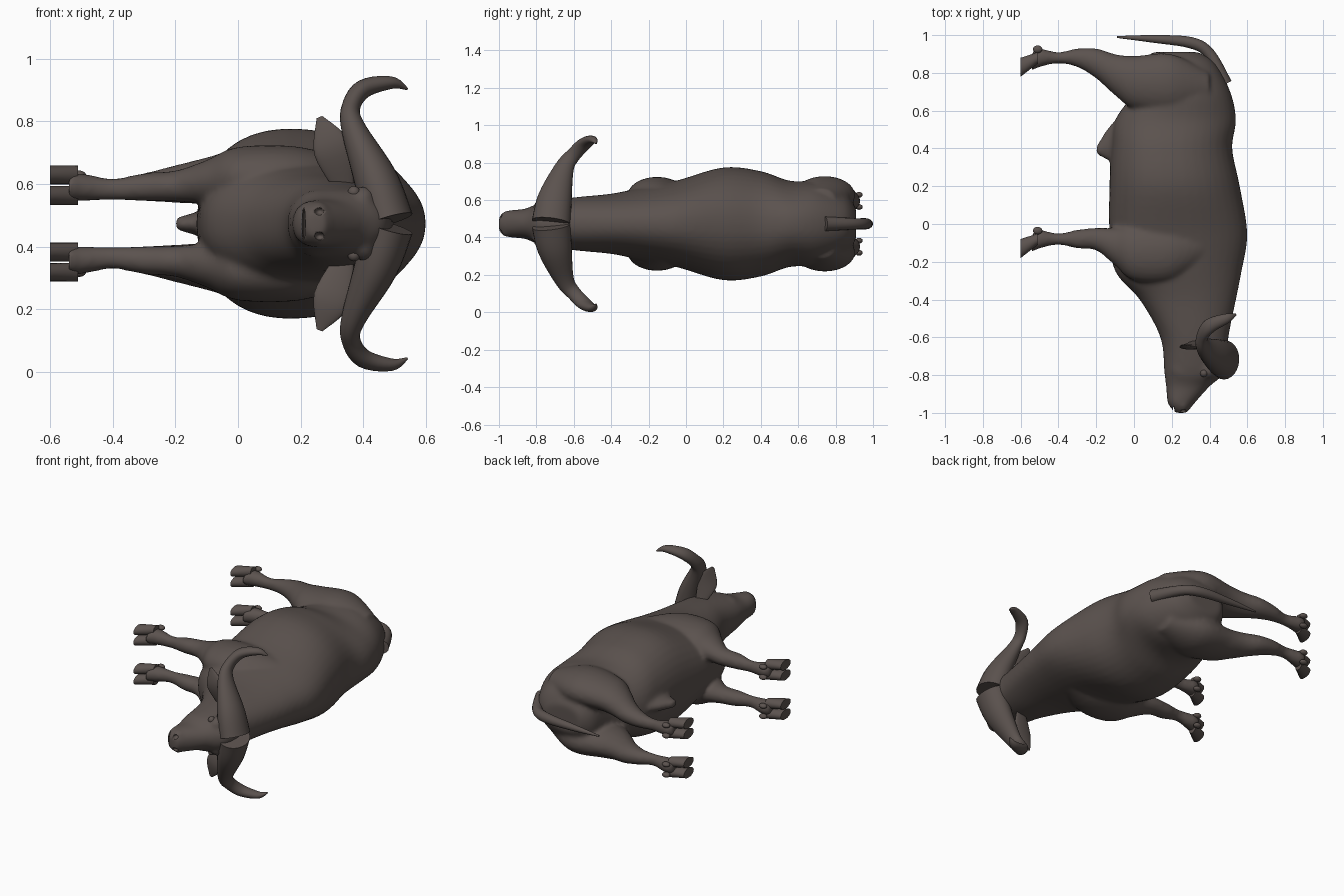
import bpy, bmesh, math
from mathutils import Vector, Matrix

MIDDLE = .473          # height of the symmetry plane; the animal lies on its side
X, Y, Z = Matrix.Identity(3)

cube = bpy.data.objects.get("Cube")
if cube:
    bpy.data.objects.remove(cube, do_unlink=True)

hide = bpy.data.materials.new("dark_brown_hide")
hide.use_nodes = True
hide.diffuse_color = (.105, .085, .077, 1)
shader = hide.node_tree.nodes["Principled BSDF"]
shader.inputs["Base Color"].default_value = hide.diffuse_color
shader.inputs["Roughness"].default_value = .8


def spline(rows, steps):
    """Smooth interpolation of equal-length tuples."""
    result = []
    padded = [rows[0], *rows, rows[-1]]
    for before, start, end, after in zip(padded, padded[1:], padded[2:], padded[3:]):
        for step in range(steps):
            t = step / steps
            result.append([
                b + t * (c - a) / 2
                + t * t * (a - 2.5 * b + 2 * c - d / 2)
                + t ** 3 * (1.5 * (b - c) + (d - a) / 2)
                for a, b, c, d in zip(before, start, end, after)])
    result.append(list(rows[-1]))
    return result


def loft(bm, rows, axes=None, side=1, sides=24, power=2, taper=0):
    """Rows are x, y, offset from the symmetry plane and two radii.
    Sections lie in the given axes, or else square to the path."""
    rows = spline(rows, 5)
    points = [Vector((x, y, MIDDLE + side * offset)) for x, y, offset, *radii in rows]
    rings = []
    for i, (point, row) in enumerate(zip(points, rows)):
        if axes:
            across, along = axes
        else:
            ahead = points[min(i + 1, len(points) - 1)]
            tangent = (ahead - points[max(i - 1, 0)]).normalized()
            along = tangent.cross(Y).normalized()
            across = along.cross(tangent)
        ring = []
        for k in range(sides):
            angle = math.tau * k / sides
            c, s = math.cos(angle), math.sin(angle)
            u = math.copysign(abs(c) ** (2 / power), c)
            v = math.copysign(abs(s) ** (2 / power), s) * (1 - taper * c)
            ring.append(bm.verts.new(point + across * u * row[3] + along * v * row[4]))
        rings.append(ring)
    for first, second in zip(rings, rings[1:]):
        for k in range(sides):
            following = (k + 1) % sides
            bm.faces.new((first[k], first[following], second[following], second[k]))
    bm.faces.new(rings[0])
    bm.faces.new(reversed(rings[-1]))


def ball(bm, x, y, offset, *radii):
    place = Matrix.Translation((x, y, MIDDLE + offset))
    bmesh.ops.create_uvsphere(bm, u_segments=20, v_segments=12, radius=1,
                              matrix=place @ Matrix.Diagonal((*radii, 1)))


def finish(bm, name, sharp_angle=40):
    bmesh.ops.recalc_face_normals(bm, faces=bm.faces)
    mesh = bpy.data.meshes.new(name)
    bm.to_mesh(mesh)
    bm.free()
    mesh.materials.append(hide)
    part = bpy.data.objects.new(name, mesh)
    bpy.context.collection.objects.link(part)
    bpy.ops.object.select_all(action='DESELECT')
    part.select_set(True)
    bpy.context.view_layer.objects.active = part
    bpy.ops.object.shade_smooth_by_angle(angle=math.radians(sharp_angle))
    return part


# Trunk, neck and head: y, underside, back, half width
trunk = [
    (-1, .22, .28, .04), (-.95, .18, .32, .07), (-.86, .17, .4, .08),
    (-.78, .16, .48, .11), (-.6, .14, .5, .14), (-.4, .03, .54, .16),
    (-.25, -.1, .57, .19), (-.05, -.13, .6, .23), (.2, -.13, .56, .3),
    (.4, -.12, .52, .28), (.55, -.1, .54, .23), (.7, 0, .51, .22),
    (.85, .04, .43, .16), (.91, .1, .34, .08)]
body = bmesh.new()
loft(body, [((under + back) / 2, y, 0, (back - under) / 2, half_width)
            for y, under, back, half_width in trunk],
     axes=(X, Z), sides=40, power=2.2, taper=.1)

# Sheath under the belly
loft(body, [(0, .46, 0, .16, .07), (-.12, .43, 0, .1, .04), (-.2, .39, 0, .02, .02)],
     axes=(Y, Z))

# Legs: x, y, half depth; the lower leg is shared by front and hind
hind_thigh = [(.4, .72, .08), (.2, .74, .16), (0, .75, .14), (-.1, .79, .11), (-.2, .85, .08)]
front_thigh = [(.4, -.1, .08), (.2, -.15, .15), (0, -.15, .15), (-.1, -.12, .1), (-.2, -.08, .06)]
lower_leg = [(-.3, 0, .05), (-.4, 0, .03), (-.5, 0, .05), (-.54, -.02, .05)]
ankles = {"hind": .88, "front": -.08}
for thigh, ankle in zip((hind_thigh, front_thigh), ankles.values()):
    leg = thigh + [(x, y + ankle, depth) for x, y, depth in lower_leg]
    for side in (1, -1):
        loft(body, [(x, y, .1 + depth / 3, depth, .02 + depth / 2) for x, y, depth in leg],
             axes=(Y, Z), side=side)

# Brow, cheek and nostril swellings
for side in (1, -1):
    ball(body, .4, -.77, side * .08, .04, .05, .04)
    ball(body, .27, -.76, side * .07, .08, .08, .04)
    ball(body, .26, -.96, side * .04, .03, .03, .03)
buffalo_body = finish(body, "body", sharp_angle=180)
fuse = buffalo_body.modifiers.new("fuse", 'REMESH')
fuse.mode = 'VOXEL'
fuse.voxel_size = .012
fuse.use_smooth_shade = True
soften = buffalo_body.modifiers.new("soften", 'SMOOTH')
soften.iterations = 8

# Nostril and mouth hollows
hollows = bmesh.new()
for side in (1, -1):
    ball(hollows, .26, -1, side * .04, .016, .03, .013)
ball(hollows, .21, -1, 0, .005, .06, .06)
cutter = finish(hollows, "muzzle_cutter")
cutter.hide_render = True
cutter.hide_set(True)
carve = buffalo_body.modifiers.new("carve", 'BOOLEAN')
carve.operation = 'DIFFERENCE'
carve.object = cutter

# Horns and ears: x, y, offset, radius
horn = [
    (.48, -.72, .01, .08), (.44, -.7, .14, .07), (.37, -.65, .3, .04),
    (.36, -.6, .37, .03), (.4, -.54, .43, .03), (.49, -.5, .45, .02),
    (.54, -.48, .43, .004)]
ear = [(.34, -.62, .11, .03), (.3, -.65, .24, .06), (.26, -.64, .34, .01)]
hoof = [(-.51, 0, .03), (-.6, -.05, .05)]
for side, label in ((1, "upper"), (-1, "lower")):
    for name, path, flatness in (("horn", horn, 1.3), ("ear", ear, .25)):
        bm = bmesh.new()
        loft(bm, [(x, y, offset, radius * flatness, radius)
                  for x, y, offset, radius in path], side=side)
        finish(bm, f"{label}_{name}")

    bm = bmesh.new()
    ball(bm, .37, -.79, side * .1, .02, .02, .02)
    finish(bm, f"{label}_eye")

    # Cloven hooves with dew claws
    for end, ankle in ankles.items():
        bm = bmesh.new()
        for toe in (.09, .155):
            loft(bm, [(x, y + ankle, toe, depth, .03) for x, y, depth in hoof],
                 axes=(Y, Z), side=side, sides=16)
            ball(bm, -.51, ankle + .045, side * toe, .025, .02, .015)
        finish(bm, f"{label}_{end}_hoof")

# Tail: x, y, radius
tail = [(.48, .74, .04), (.4, .9, .03), (.3, .96, .03), (.1, .98, .02), (-.09, .99, .005)]
bm = bmesh.new()
loft(bm, [(x, y, 0, radius, radius) for x, y, radius in tail], sides=16)
finish(bm, "tail")
